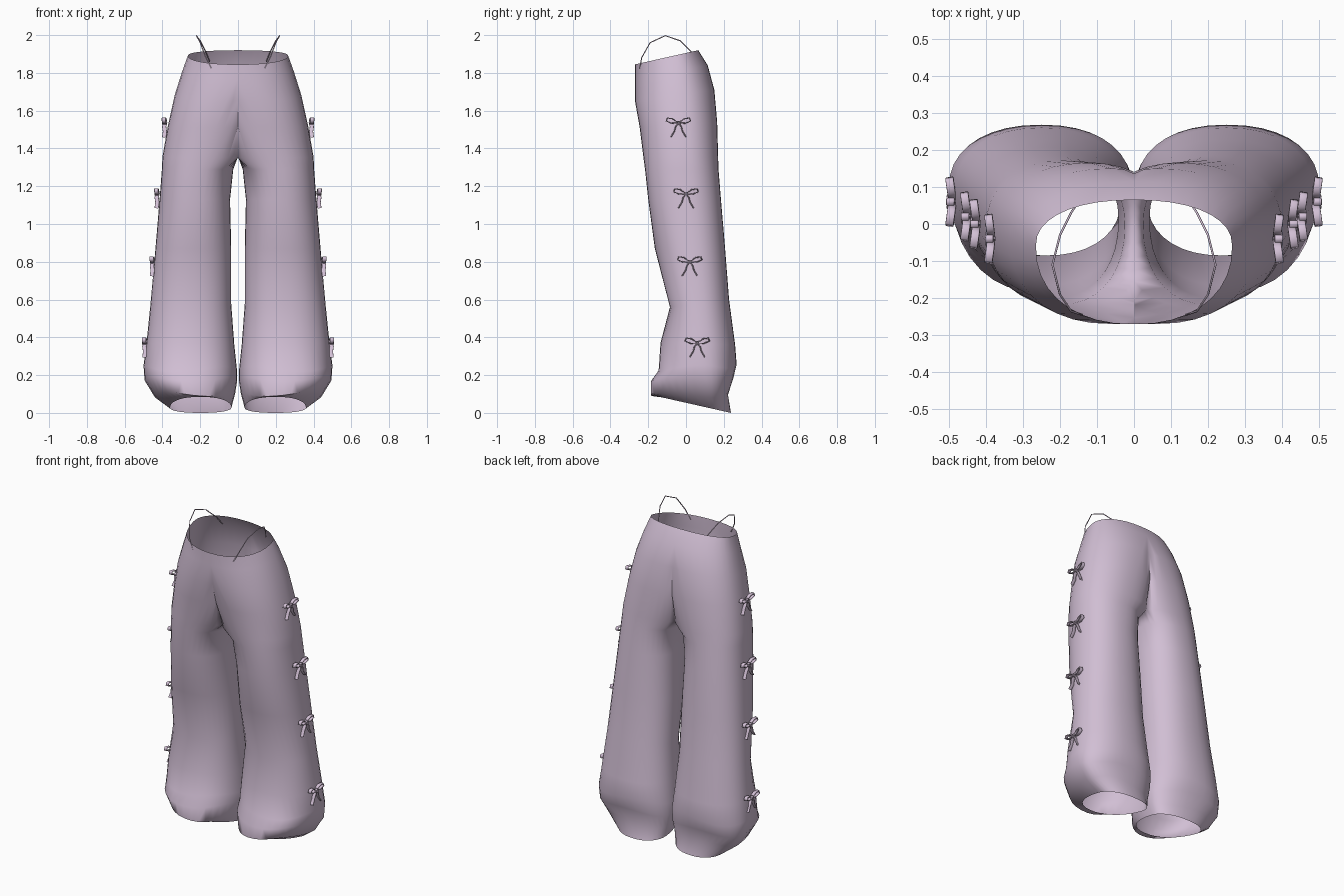
import bpy, bmesh, math
from mathutils import Matrix, Vector

cube = bpy.data.objects.get("Cube")
if cube:
    bpy.data.objects.remove(cube, do_unlink=True)


def material(name, colour):
    mat = bpy.data.materials.new(name)
    mat.use_nodes = True
    mat.diffuse_color = colour
    mat.node_tree.nodes["Principled BSDF"].inputs["Base Color"].default_value = colour
    return mat


fabric = material("pale mauve fabric", (0.64, 0.52, 0.66, 1))
SIDES = 36

# Leg sections from waist to hem:
# front z, back z, centre x, inner x, outer x, front y, back y
SECTIONS = [
    (1.845, 1.92, 0, 0, .265, -.27, .065),
    (1.77, 1.84, 0, 0, .295, -.27, .115),
    (1.65, 1.71, .06, -.1, .335, -.27, .15),
    (1.51, 1.54, .12, -.1, .37, -.245, .165),
    (1.35, 1.36, .17, -.05, .40, -.225, .17),
    (1.29, 1.29, .2, .025, .403, -.217, .172),
    (1.13, 1.13, .22, .042, .415, -.2, .185),
    (.87, .87, .235, .036, .437, -.165, .207),
    (.56, .6, .24, .036, .463, -.085, .228),
    (.37, .36, .25, .02, .485, -.135, .26),
    (.23, .25, .25, .006, .5, -.145, .268),
    (.18, .17, .25, .004, .495, -.185, .25),
    (.1, .09, .24, .015, .44, -.185, .222),
    (.085, 0, .2, .035, .36, -.14, .238),
]
CROTCH = 4  # index of the section where the legs split


def section_points(index):
    zf, zb, cx, xi, xo, yf, yb = SECTIONS[index]
    ym = .12 - .095 * (zf + zb) / 2          # side seam drifts back lower down
    points = []
    for i in range(SIDES):
        t = math.tau * i / SIDES
        s, c = math.sin(t), math.cos(t)
        s = math.copysign(abs(s) ** .9, s)
        x = cx + s * ((xo - cx) if s > 0 else (cx - xi))
        reach = yf if c > 0 else yb
        y = ym + (reach - ym) * abs(c) ** .9
        if index <= CROTCH and x < 1e-4:
            x = 0
            if index < CROTCH:               # gather at the centre seam
                ratio = cx / (cx - xi) if cx else 0
                y = ym + (reach - ym) * math.sqrt(1 - ratio * ratio)
        z = zf + (zb - zf) * (y - yf) / (yb - yf)
        if index > 9:                        # soft gathers at the cuff
            z += .012 * math.sin(3 * t + index) * (zf > .09)
        points.append((x, y, max(z, 0)))
    return points


# Trousers: one lofted half, mirrored, open at waist and hems
bm = bmesh.new()
rings = [[bm.verts.new(p) for p in section_points(k)] for k in range(len(SECTIONS))]
for upper, lower in zip(rings, rings[1:]):
    for i in range(SIDES):
        j = (i + 1) % SIDES
        quad = (upper[i], lower[i], lower[j], upper[j])
        if any(v.co.x > 0 for v in quad):
            bm.faces.new(quad).smooth = True
bmesh.ops.remove_doubles(bm, verts=bm.verts, dist=.0005)
bmesh.ops.delete(bm, geom=[v for v in bm.verts if not v.link_faces], context="VERTS")
mesh = bpy.data.meshes.new("trousers")
bm.to_mesh(mesh)
bm.free()
mesh.materials.append(fabric)
trousers = bpy.data.objects.new("trousers", mesh)
bpy.context.collection.objects.link(trousers)
mirror = trousers.modifiers.new("mirror", "MIRROR")
mirror.merge_threshold = .001
bpy.context.view_layer.objects.active = trousers
trousers.select_set(True)
bpy.ops.object.shade_smooth_by_angle(angle=math.radians(60))


def curve(name, lines, bevel, extrude=0, kind="POLY"):
    data = bpy.data.curves.new(name, "CURVE")
    data.dimensions = "3D"
    data.bevel_depth = bevel
    data.bevel_resolution = 1
    data.extrude = extrude
    for points, closed in lines:
        spline = data.splines.new(kind)
        spline.points.add(len(points) - 1)
        for point, co in zip(spline.points, points):
            point.co = (*co, 1)
        spline.use_cyclic_u = closed
    data.materials.append(fabric)
    obj = bpy.data.objects.new(name, data)
    bpy.context.collection.objects.link(obj)
    return obj


# Ribbon bow outline: a loop and a tail, repeated on both sides of a knot
LOOP = [(0, 0, 0), (.03, .022, .004), (.058, .026, .008), (.064, .01, .008), (.035, -.002, .004)]
TAIL = [(0, 0, 0), (.015, -.02, .006), (.022, -.045, .002), (.04, -.075, .006)]
KNOT = [(-.008, -.008, .006), (.008, -.008, .006), (.008, .008, .006), (-.008, .008, .006)]


def flip(points):
    return [(-x, y, z) for x, y, z in points]


bow_lines = [(LOOP, True), (flip(LOOP), True), (TAIL, False), (flip(TAIL), False), (KNOT, True)]
BOWS = [(.385, -.04, 1.535), (.425, 0, 1.16), (.45, .02, .8), (.49, .06, .37)]
STRAP = [(.14, -.245, 1.82), (.17, -.235, 1.88), (.2, -.19, 1.96), (.22, -.11, 1.997),
         (.2, -.03, 1.97), (.17, .03, 1.91), (.15, .06, 1.86)]

for side, label in ((1, "left"), (-1, "right")):
    # Bows down the side seam, facing outward
    for n, (x, y, z) in enumerate(BOWS, 1):
        bow = curve(f"{label}_bow_{n}", bow_lines, .003, .008)
        across, up, out = Vector((0, side, 0)), Vector((0, 0, 1)), Vector((side, 0, 0))
        frame = Matrix((across, up, out)).transposed().to_4x4()
        bow.matrix_world = Matrix.Translation((side * x, y, z)) @ frame
    # Thin strap rising over the hip
    curve(f"{label}_hip_strap", [([(side * x, y, z) for x, y, z in STRAP], False)], .003)
